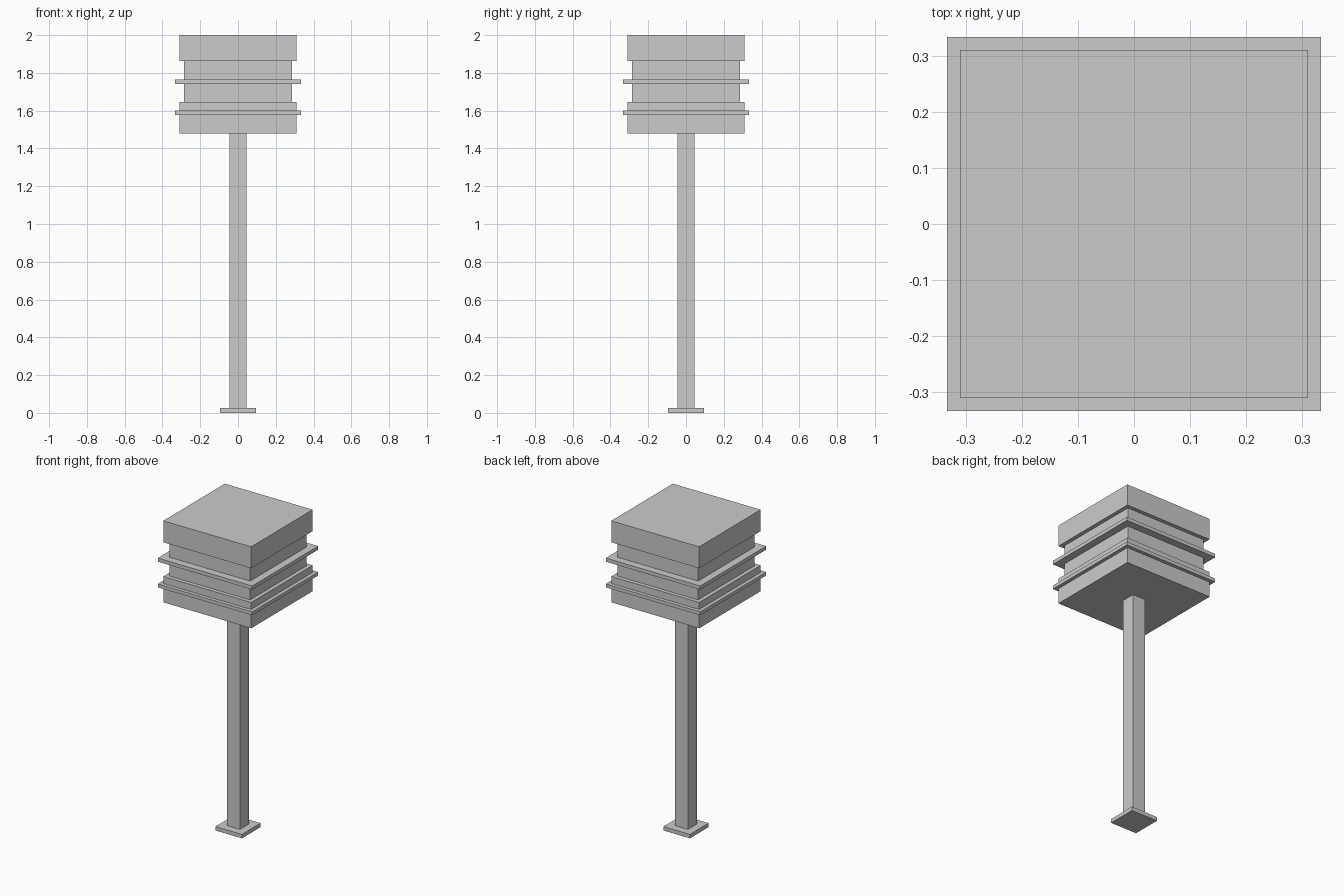
import bpy

if "Cube" in bpy.data.objects:
    bpy.data.objects.remove(bpy.data.objects["Cube"])


def square_block(name, half_width, z_low, z_high):
    """Square block centred on the z axis."""
    bpy.ops.mesh.primitive_cube_add(size=1, location=(0, 0, (z_low + z_high) / 2))
    block = bpy.context.object
    block.name = block.data.name = name
    block.scale = (2 * half_width, 2 * half_width, z_high - z_low)
    bpy.ops.object.transform_apply(location=False, rotation=False, scale=True)
    return block


# Foot plate and post
square_block("foot_plate", 0.094, 0.0, 0.025)
square_block("post", 0.045, 0.025, 1.48)

# Lamp head: lower housing, recessed core, cap
square_block("lower_housing", 0.31, 1.48, 1.645)
square_block("lamp_core", 0.285, 1.645, 1.863)
square_block("cap", 0.31, 1.863, 2.0)

# Thin projecting fins around the head
square_block("lower_fin", 0.333, 1.578, 1.60)
square_block("upper_fin", 0.333, 1.742, 1.765)
